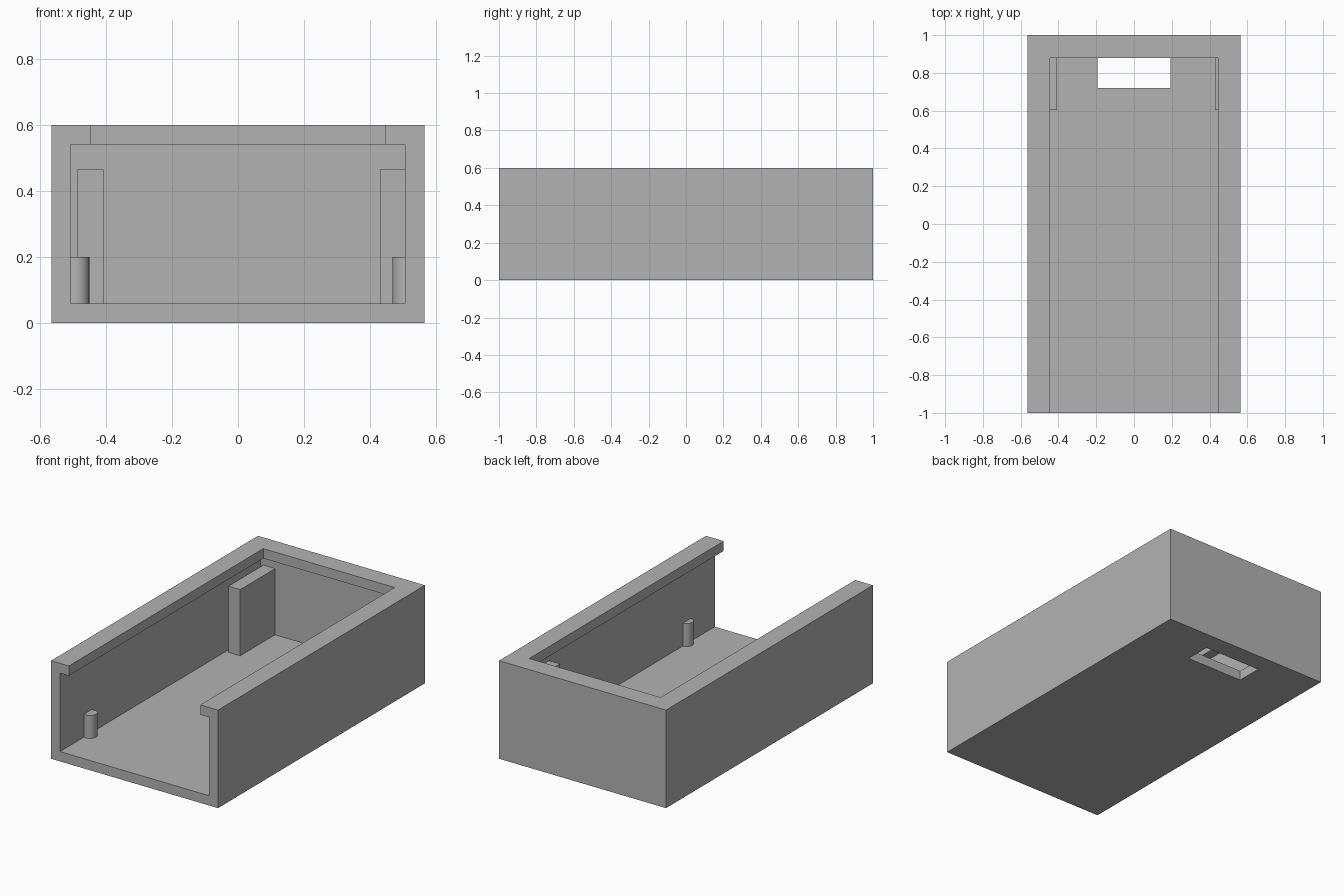
import bpy
import math

cube = bpy.data.objects.get("Cube")
if cube:
    bpy.data.objects.remove(cube, do_unlink=True)

grey = bpy.data.materials.new("plain grey")
grey.use_nodes = True
grey.diffuse_color = (0.45, 0.45, 0.45, 1)
grey.node_tree.nodes["Principled BSDF"].inputs["Base Color"].default_value = grey.diffuse_color


def box(name, x, y, z):
    """Box from (min, max) pairs on each axis."""
    bpy.ops.mesh.primitive_cube_add(size=1)
    ob = bpy.context.object
    ob.name = name
    ob.location = [(a + b) / 2 for a, b in (x, y, z)]
    ob.scale = [b - a for a, b in (x, y, z)]
    bpy.ops.object.transform_apply(location=True, rotation=False, scale=True)
    ob.data.materials.append(grey)
    return ob


def cut(target, cutter):
    cutter.hide_render = True
    mod = target.modifiers.new("cut", 'BOOLEAN')
    mod.operation = 'DIFFERENCE'
    mod.solver = 'EXACT'
    mod.object = cutter
    bpy.context.view_layer.objects.active = target
    bpy.ops.object.modifier_apply(modifier=mod.name)
    bpy.data.objects.remove(cutter, do_unlink=True)


W, H, T = 0.565, 0.6, 0.06   # half width, height, wall thickness
inner = W - T
lip = inner - T

# Tray: open at the front, with an overhanging lip on three sides
tray = box("tray", (-W, W), (-1, 1), (0, H))
cut(tray, box("cavity", (-inner, inner), (-1.2, 1 - T), (T, H - T)))
cut(tray, box("top_opening", (-lip, lip), (-1.2, 1 - 2 * T), (H / 2, H + 0.2)))
cut(tray, box("floor_slot", (-0.193, 0.193), (0.72, 0.88), (-0.2, 0.2)))

# Upright plates against the back wall
for side, x in (("right", -0.447), ("left", 0.47)):
    box(side + "_plate", (x - 0.04, x + 0.04), (0.603, 0.95), (0.05, 0.465))

# Round pegs near the front, partly sunk into the side walls
for side, x in (("right", -0.49), ("left", 0.508)):
    bpy.ops.mesh.primitive_cylinder_add(vertices=48, radius=0.04, depth=0.15,
                                        location=(x, -0.73, 0.125))
    peg = bpy.context.object
    peg.name = side + "_peg"
    peg.data.materials.append(grey)
    bpy.ops.object.shade_smooth_by_angle(angle=math.radians(30))
